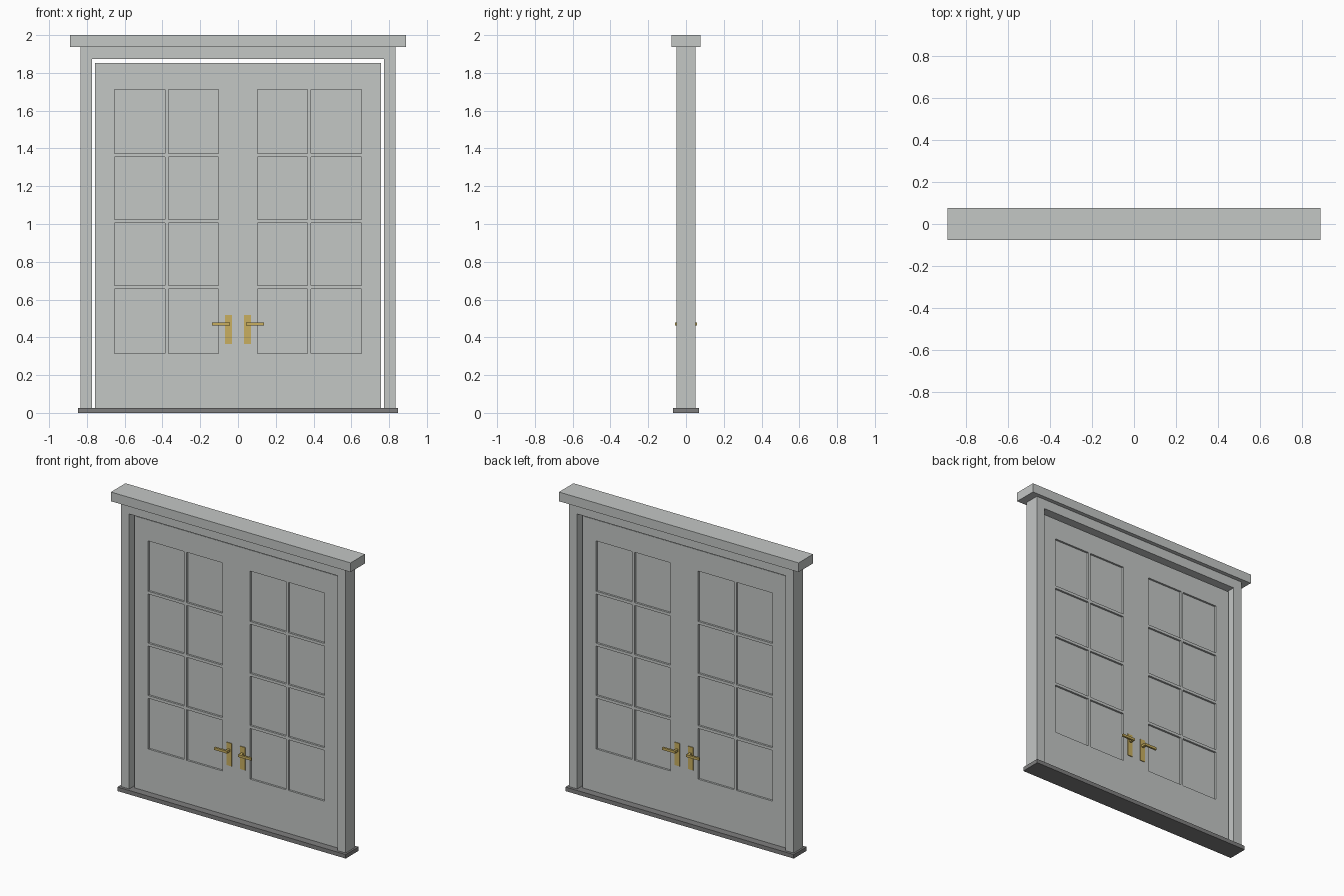
import bpy
import bmesh

if "Cube" in bpy.data.objects:
    bpy.data.objects.remove(bpy.data.objects["Cube"])


def material(name, rgb):
    mat = bpy.data.materials.new(name)
    mat.diffuse_color = (*rgb, 1.0)
    mat.use_nodes = True
    mat.node_tree.nodes["Principled BSDF"].inputs["Base Color"].default_value = mat.diffuse_color
    return mat


GREY = material("painted grey", (0.55, 0.57, 0.56))
DARK = material("dark sill grey", (0.21, 0.21, 0.21))
BRASS = material("brass", (0.58, 0.43, 0.115))


def finish(name, bm, mat):
    bmesh.ops.recalc_face_normals(bm, faces=bm.faces)
    mesh = bpy.data.meshes.new(name)
    bm.to_mesh(mesh)
    bm.free()
    mesh.materials.append(mat)
    obj = bpy.data.objects.new(name, mesh)
    bpy.context.collection.objects.link(obj)
    return obj


def box(name, x, y, z, mat):
    """Box from (min, max) pairs on each axis."""
    bm = bmesh.new()
    bmesh.ops.create_cube(bm, size=1)
    for v in bm.verts:
        v.co = [r[0] if c < 0 else r[1] for c, r in zip(v.co, (x, y, z))]
    return finish(name, bm, mat)


def panel(name, xs, zs, is_open, thickness, mat):
    """Upright slab on a grid of cuts; open cells become holes."""
    bm = bmesh.new()
    grid = [[bm.verts.new((x, 0, z)) for z in zs] for x in xs]
    for i in range(len(xs) - 1):
        for j in range(len(zs) - 1):
            if not is_open(i, j):
                bm.faces.new((grid[i][j], grid[i + 1][j],
                              grid[i + 1][j + 1], grid[i][j + 1]))
    bmesh.ops.delete(bm, geom=[v for v in bm.verts if not v.link_faces],
                     context='VERTS')
    obj = finish(name, bm, mat)
    solid = obj.modifiers.new("thickness", 'SOLIDIFY')
    solid.thickness = thickness
    solid.offset = 0
    return obj


SILL_TOP = 0.027

# Sill, surround and top cap
box("sill", (-0.848, 0.848), (-0.068, 0.068), (0, SILL_TOP), DARK)
panel("door_frame", [-0.835, -0.773, 0.773, 0.835], [SILL_TOP, 1.873, 1.938],
      lambda i, j: i == 1 and j == 0, 0.1, GREY)
box("top_cap", (-0.89, 0.89), (-0.077, 0.077), (1.938, 2.0), GREY)

# Pair of doors with two columns and four rows of openings in each
half = [0.102, 0.369, 0.387, 0.655, 0.757]
door_x = [-x for x in reversed(half)] + half
door_z = [SILL_TOP, 0.315, 0.655, 0.674, 1.006, 1.025, 1.355, 1.374, 1.712, 1.853]
panel("doors", door_x, door_z,
      lambda i, j: i in (1, 3, 5, 7) and j % 2 == 1, 0.036, GREY)

# Glazing panels and handles, on both doors and both faces
for s, side in ((-1, "left"), (1, "right")):
    def span(a, b):
        return tuple(sorted((s * a, s * b)))

    for i in (0, 2):
        for j in (1, 3, 5, 7):
            box(f"{side}_pane", span(half[i], half[i + 1]), (-0.005, 0.005),
                (door_z[j], door_z[j + 1]), GREY)
    for f, face in ((-1, "front"), (1, "back")):
        def depth(a, b):
            return tuple(sorted((f * a, f * b)))

        label = f"{side}_{face}"
        box(label + "_handle_plate", span(0.032, 0.069), depth(0.016, 0.023),
            (0.366, 0.519), BRASS)
        box(label + "_handle_stem", span(0.042, 0.058), depth(0.02, 0.05),
            (0.463, 0.479), BRASS)
        box(label + "_handle_lever", span(0.042, 0.137), depth(0.045, 0.058),
            (0.463, 0.479), BRASS)
